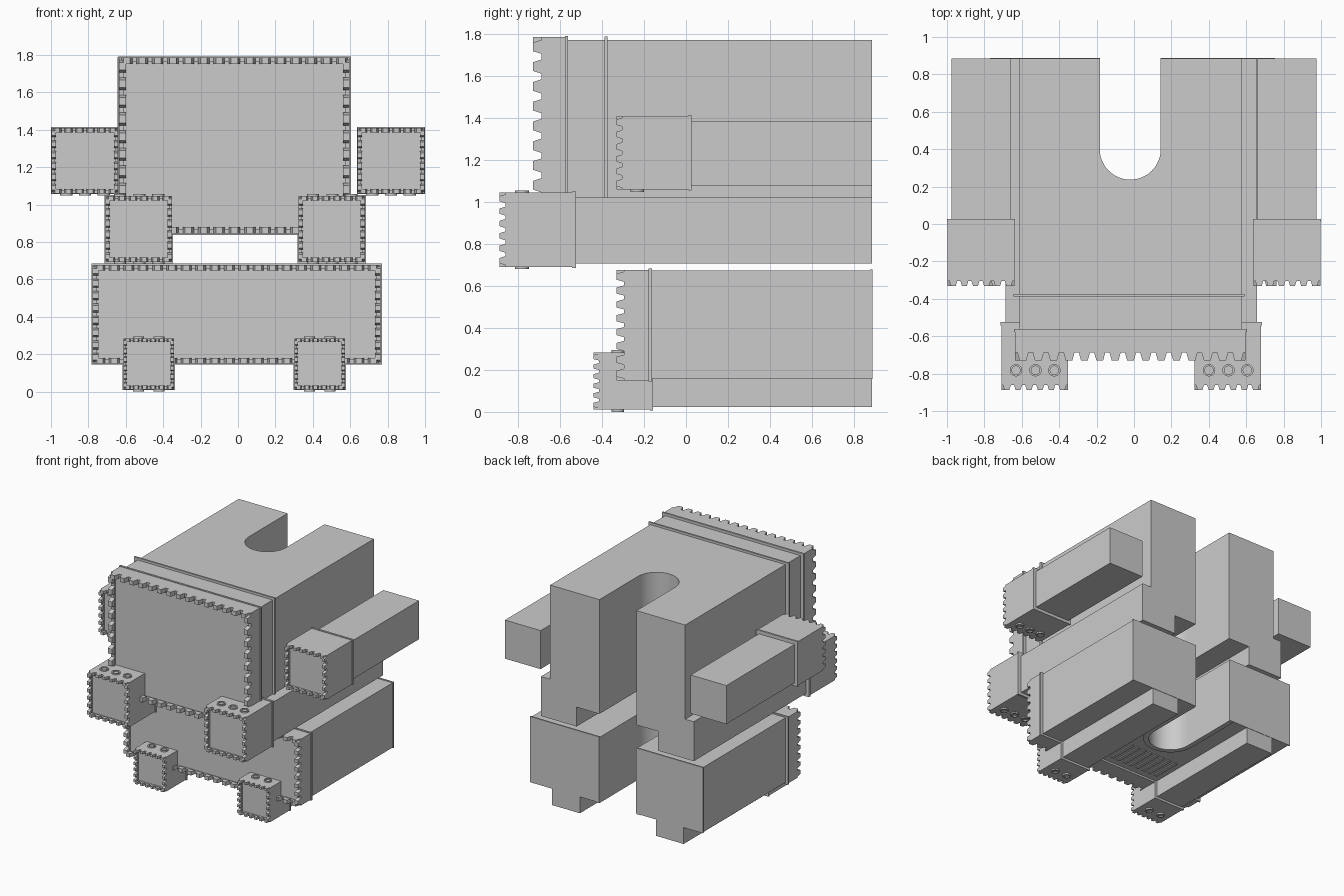
import bpy, bmesh, math
from mathutils import Vector

if "Cube" in bpy.data.objects:
    bpy.data.objects.remove(bpy.data.objects["Cube"])


def finish(name, bm, smooth=False):
    bmesh.ops.recalc_face_normals(bm, faces=bm.faces[:])
    me = bpy.data.meshes.new(name)
    bm.to_mesh(me)
    bm.free()
    ob = bpy.data.objects.new(name, me)
    bpy.context.collection.objects.link(ob)
    if smooth:
        bpy.ops.object.select_all(action='DESELECT')
        ob.select_set(True)
        bpy.context.view_layer.objects.active = ob
        bpy.ops.object.shade_smooth_by_angle(angle=math.radians(30))
    return ob


def add_box(bm, x0, x1, y0, y1, z0, z1):
    vs = bmesh.ops.create_cube(bm, size=1)["verts"]
    for v in vs:
        v.co = Vector(((x0 + x1) / 2 + v.co.x * (x1 - x0),
                       (y0 + y1) / 2 + v.co.y * (y1 - y0),
                       (z0 + z1) / 2 + v.co.z * (z1 - z0)))
    return vs


def box(name, *b):
    bm = bmesh.new()
    add_box(bm, *b)
    return finish(name, bm)


def prism(name, pts, z0, z1, smooth=False):
    bm = bmesh.new()
    f = bm.faces.new([bm.verts.new((x, y, z0)) for x, y in pts])
    r = bmesh.ops.extrude_face_region(bm, geom=[f])
    for v in r["geom"]:
        if isinstance(v, bmesh.types.BMVert):
            v.co.z = z1
    return finish(name, bm, smooth)


NX, NY, NR, BACK = -0.02, 0.40, 0.163, 0.885


def arc(r, n=24):
    # half circle from the right side round the front to the left side
    return [(NX + r * math.cos(math.pi * i / n), NY - r * math.sin(math.pi * i / n))
            for i in range(n + 1)]


def u_body(name, x0, x1, y0, z0, z1):
    # slab with a rounded slot open at the back
    pts = [(x0, y0), (x1, y0), (x1, BACK), (NX + NR, BACK)] + arc(NR)
    pts += [(NX - NR, BACK), (x0, BACK)]
    return prism(name, pts, z0, z1, True)


def cutter_head(name, x0, x1, ytip, y1, z0, z1, depth, nx, nz, w, recess=0.02):
    # box with a sunk front panel and tapered teeth round its front edge
    yb = ytip + depth
    bm = bmesh.new()
    add_box(bm, x0, x1, yb, y1, z0, z1)
    bm.normal_update()
    front = min(bm.faces, key=lambda f: f.calc_center_median().y)
    bmesh.ops.inset_region(bm, faces=[front], thickness=w)
    ext = bmesh.ops.extrude_discrete_faces(bm, faces=[front])["faces"][0]
    for v in ext.verts:
        v.co.y += recess

    def tooth(a0, a1, c0, c1, along_x):
        for v in add_box(bm, a0, a1, ytip, yb, c0, c1):
            if v.co.y < yb - depth / 2:
                if along_x:
                    m = (a0 + a1) / 2
                    v.co.x = m + (v.co.x - m) * 0.6
                else:
                    m = (c0 + c1) / 2
                    v.co.z = m + (v.co.z - m) * 0.6

    px, pz = (x1 - x0) / nx, (z1 - z0) / nz
    for i in range(nx):
        m = x0 + (i + 0.5) * px
        for c in (z0, z1 - w):
            tooth(m - px * 0.36, m + px * 0.36, c, c + w, True)
    for i in range(nz):
        m = z0 + (i + 0.5) * pz
        for c in (x0, x1 - w):
            tooth(c, c + w, m - pz * 0.36, m + pz * 0.36, False)
    return finish(name, bm)


def bosses(name, xs, y, z0, z1, r=0.033):
    # short round lugs with a raised rim and sunk centre
    bm = bmesh.new()
    up = 1 if z1 > z0 else -1
    n = 20
    for x in xs:
        rings = []
        for rad, z in ((r, z0), (r, z1), (r * 0.68, z1), (r * 0.68, z1 - up * 0.009)):
            rings.append([bm.verts.new((x + rad * math.cos(2 * math.pi * i / n),
                                        y + rad * math.sin(2 * math.pi * i / n), z))
                          for i in range(n)])
        for a, b in zip(rings, rings[1:]):
            for i in range(n):
                bm.faces.new((a[i], a[(i + 1) % n], b[(i + 1) % n], b[i]))
        bm.faces.new(rings[0])
        bm.faces.new(rings[-1])
    return finish(name, bm, True)


# upper body, its toothed head and two flanges
u_body("upper_body", -0.613, 0.577, -0.60, 0.862, 1.772)
cutter_head("upper_head", -0.635, 0.597, -0.73, -0.57, 0.845, 1.787, 0.042, 15, 10, 0.035)
box("upper_flange_front", -0.642, 0.605, -0.577, -0.562, 0.838, 1.792)
box("upper_flange_rear", -0.645, 0.592, -0.388, -0.374, 0.842, 1.79)

# lower body, its toothed head, flange and rear rim
u_body("lower_body", -0.764, 0.748, -0.20, 0.16, 0.675)
cutter_head("lower_head", -0.777, 0.762, -0.332, -0.17, 0.15, 0.678, 0.036, 20, 8, 0.03)
box("lower_flange", -0.784, 0.77, -0.178, -0.163, 0.145, 0.684)
for name, a, b in (("left", -0.77, NX - NR), ("right", NX + NR, 0.754)):
    box("lower_rear_rim_" + name, a, b, 0.876, 0.888, 0.157, 0.68)

# side, middle and foot bars, one of each per side
for side, s in (("left", -1), ("right", 1)):
    c = s * 0.818
    box("side_bar_" + side, c - 0.157, c + 0.157, 0.0, BACK, 1.08, 1.387)
    cutter_head("side_head_" + side, c - 0.178, c + 0.178, -0.332, 0.015,
                1.06, 1.41, 0.028, 6, 6, 0.024)
    box("side_flange_" + side, c - 0.182, c + 0.182, 0.012, 0.027, 1.056, 1.415)
    bosses("side_lugs_" + side, (c - 0.1, c, c + 0.1), -0.232, 1.062, 1.049)

    c = -0.015 + s * 0.516
    box("middle_bar_" + side, c - 0.157, c + 0.157, -0.55, BACK, 0.708, 1.022)
    cutter_head("middle_head_" + side, c - 0.178, c + 0.178, -0.888, -0.535,
                0.692, 1.046, 0.028, 6, 6, 0.024)
    box("middle_flange_" + side, c - 0.184, c + 0.184, -0.542, -0.525, 0.686, 1.052)
    xs = (c - 0.1, c + 0.004, c + 0.105)
    bosses("middle_top_lugs_" + side, xs, -0.782, 1.044, 1.056)
    bosses("middle_bottom_lugs_" + side, xs, -0.782, 0.694, 0.682)

    c = -0.02 + s * 0.457
    box("foot_bar_" + side, c - 0.122, c + 0.122, -0.18, BACK, 0.025, 0.2)
    cutter_head("foot_head_" + side, c - 0.136, c + 0.136, -0.44, -0.165,
                0.012, 0.285, 0.025, 6, 6, 0.02)
    box("foot_flange_" + side, c - 0.14, c + 0.14, -0.172, -0.157, 0.008, 0.289)
    xs = (c - 0.055, c + 0.055)
    bosses("foot_top_lugs_" + side, xs, -0.325, 0.283, 0.295, 0.03)
    bosses("foot_bottom_lugs_" + side, xs, -0.325, 0.014, 0.0, 0.03)

# underside collar round the slot
prism("slot_collar", [(NX + NR + 0.04, BACK)] + arc(NR + 0.04)
      + [(NX - NR - 0.04, BACK), (NX - NR, BACK)] + arc(NR)[::-1] + [(NX + NR, BACK)],
      0.152, 0.163, True)

# underside grille slats
bm = bmesh.new()
for i in range(10):
    x = NX - 0.27 + i * 0.06
    add_box(bm, x - 0.014, x + 0.014, -0.10, 0.14, 0.152, 0.165)
finish("underside_grille", bm)
